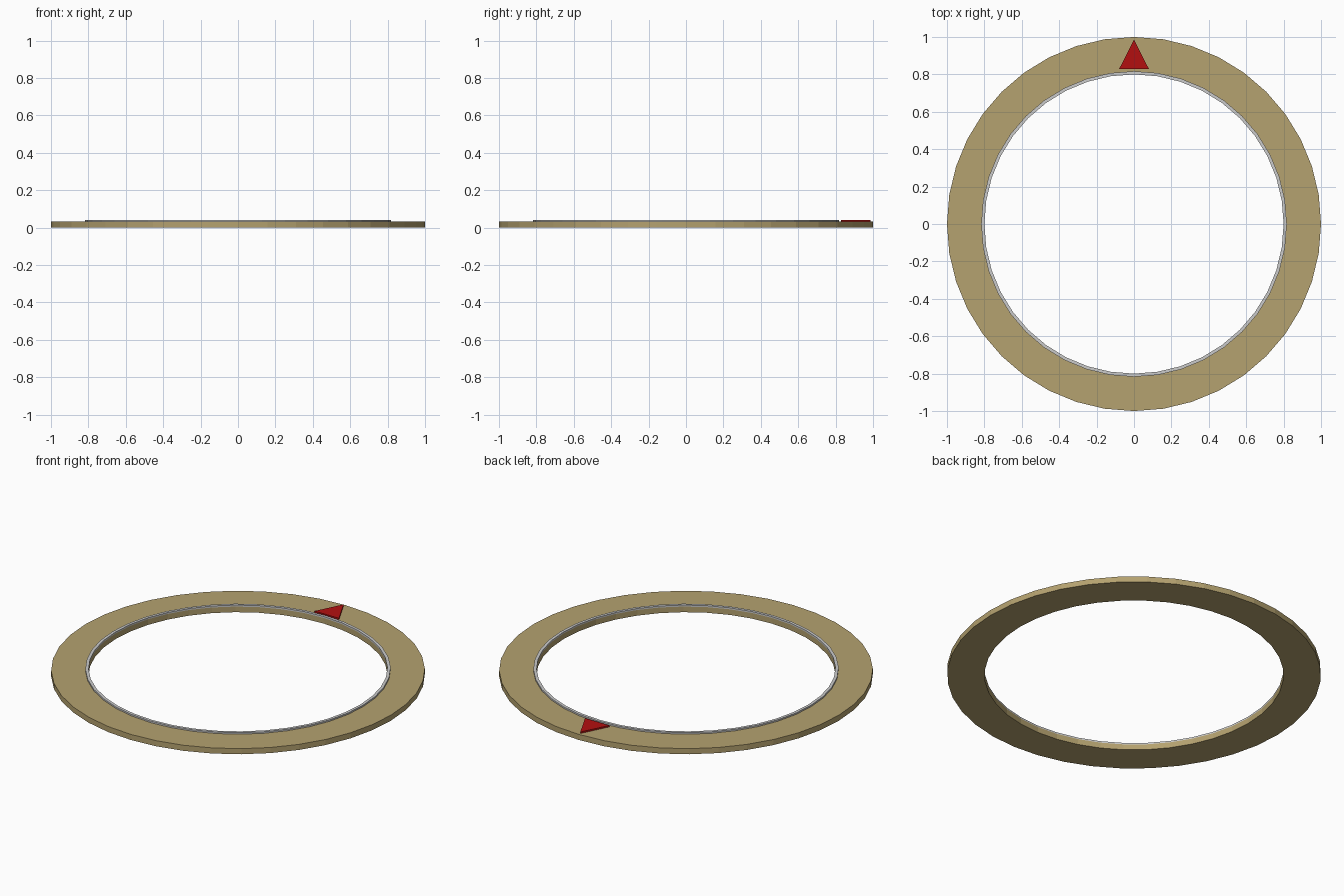
import bpy, bmesh, math

if "Cube" in bpy.data.objects:
    bpy.data.objects.remove(bpy.data.objects["Cube"])

SIDES = 40
RING_TOP, LIP_TOP = 0.033, 0.042


def material(name, color):
    mat = bpy.data.materials.new(name)
    mat.diffuse_color = (*color, 1)
    mat.use_nodes = True
    mat.node_tree.nodes["Principled BSDF"].inputs["Base Color"].default_value = mat.diffuse_color
    return mat


def finish(name, bm, mat=None):
    bmesh.ops.recalc_face_normals(bm, faces=bm.faces)
    mesh = bpy.data.meshes.new(name)
    bm.to_mesh(mesh)
    bm.free()
    obj = bpy.data.objects.new(name, mesh)
    bpy.context.collection.objects.link(obj)
    if mat:
        mesh.materials.append(mat)
    return obj


def flat_ring(name, inner, outer, z0, z1, mat=None):
    # Rectangular cross-section swept around z
    bm = bmesh.new()
    section = [(inner, z0), (outer, z0), (outer, z1), (inner, z1)]
    loops = []
    for i in range(SIDES):
        a = 2 * math.pi * i / SIDES
        loops.append([bm.verts.new((r * math.cos(a), r * math.sin(a), z)) for r, z in section])
    for i in range(SIDES):
        p, q = loops[i], loops[(i + 1) % SIDES]
        for k in range(4):
            n = (k + 1) % 4
            bm.faces.new((p[k], q[k], q[n], p[n]))
    return finish(name, bm, mat)


def prism(name, outline, z0, z1, mat=None):
    bm = bmesh.new()
    face = bm.faces.new([bm.verts.new((x, y, z0)) for x, y in outline])
    ext = bmesh.ops.extrude_face_region(bm, geom=[face], use_keep_orig=True)
    verts = [v for v in ext["geom"] if isinstance(v, bmesh.types.BMVert)]
    bmesh.ops.translate(bm, vec=(0, 0, z1 - z0), verts=verts)
    return finish(name, bm, mat)


tan = material("tan", (0.46, 0.36, 0.16))
red = material("red", (0.45, 0.005, 0.005))

# Broad base ring and thin raised rim along its inner edge
flat_ring("base_ring", 0.80, 1.0, 0.0, RING_TOP, tan)
flat_ring("inner_rim", 0.80, 0.817, RING_TOP, LIP_TOP)

# Pointer marking the +y direction
prism("direction_pointer", [(-0.08, 0.828), (0.08, 0.828), (0.0, 0.986)], RING_TOP, LIP_TOP, red)
